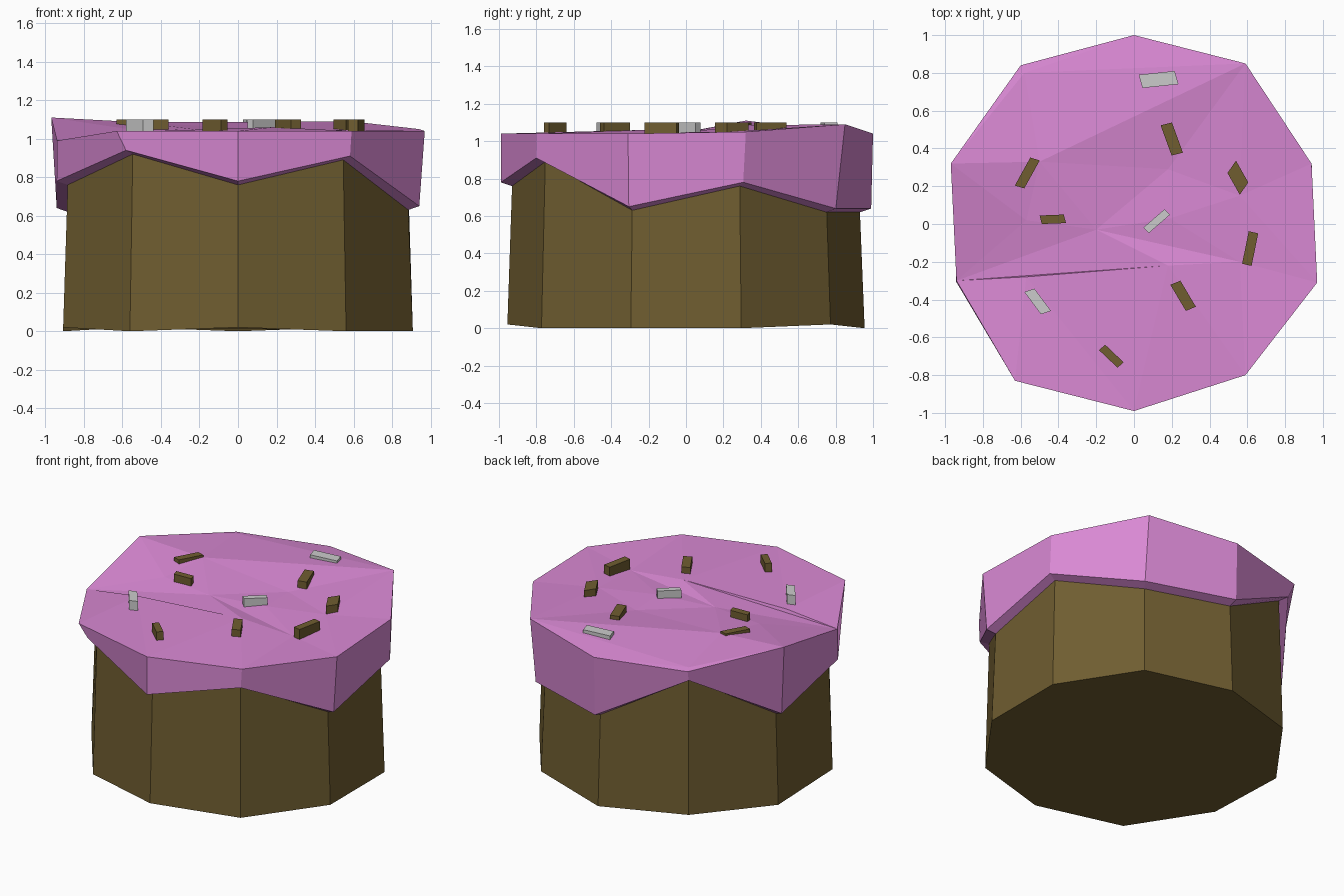
import bpy
from mathutils import Vector
from mathutils.geometry import delaunay_2d_cdt
from math import sin, cos, pi

if "Cube" in bpy.data.objects:
    bpy.data.objects.remove(bpy.data.objects["Cube"])


def material(name, rgb):
    m = bpy.data.materials.new(name)
    m.diffuse_color = (*rgb, 1)
    m.use_nodes = True
    m.node_tree.nodes["Principled BSDF"].inputs["Base Color"].default_value = m.diffuse_color
    return m


pink = material("pink_icing", (0.70, 0.25, 0.66))
brown = material("brown_sponge", (0.16, 0.11, 0.03))


def add_mesh(name, verts, faces, mat=None):
    me = bpy.data.meshes.new(name)
    me.from_pydata(verts, [], faces)
    me.validate()
    ob = bpy.data.objects.new(name, me)
    bpy.context.collection.objects.link(ob)
    if mat:
        me.materials.append(mat)
    return ob


N = 10
# uneven lower edge of the icing, counterclockwise from the front corner
drip = [0.78, 0.91, 0.65, 0.78, 0.64, 0.64, 0.96, 0.64, 0.78, 0.94]
# top rim of the icing
rim = [(0, -0.99, 1.04), (0.59, -0.80, 1.04), (0.97, -0.31, 1.04), (0.94, 0.32, 1.05),
       (0.59, 0.85, 1.09), (0, 1.0, 1.04), (-0.60, 0.84, 1.04), (-0.97, 0.32, 1.11),
       (-0.94, -0.30, 0.99), (-0.63, -0.83, 1.04)]
# uneven points inside the top surface
inner = [(-0.50, 0.33, 1.085), (0.18, 0.29, 1.045), (-0.20, -0.03, 1.045), (0.19, 0.03, 1.05),
         (0.56, 0.15, 1.045), (0.56, -0.20, 1.03), (0.18, -0.22, 1.06),
         (-0.57, 0.02, 1.05), (-0.57, -0.28, 1.035), (-0.58, 0.80, 1.05)]


def ring(r, heights):
    return [(r * sin(2 * pi * i / N), -r * cos(2 * pi * i / N), heights[i]) for i in range(N)]


def bridge(a, b):
    return [(a + i, a + (i + 1) % N, b + (i + 1) % N, b + i) for i in range(N)]


# cake body: ten-sided, tapering slightly, top edge tucked under the icing
low = ring(0.955, [0.01] * N)
low = [(x, y, 0.02 if i % 2 == 0 else 0) for i, (x, y, z) in enumerate(low)]
low = [(x, y, 0 if i == 2 else z) for i, (x, y, z) in enumerate(low)]
add_mesh("cake_body", low + ring(0.93, [h - 0.02 for h in drip]),
         bridge(0, N) + [tuple(reversed(range(N)))], brown)

# icing: underside lip, outer wall and bumpy top
pts = rim + inner
edges = [(i, (i + 1) % N) for i in range(N)]
edges += [(10, 4), (10, 11), (11, 4), (12, 13), (12, 15), (13, 15), (16, 8), (19, 4)]
out = delaunay_2d_cdt([Vector(p[:2]) for p in pts], edges, [], 1, 1e-5)
origin = [o[0] if o else 0 for o in out[3]]
top = [tuple(origin[v] + 2 * N for v in f) for f in out[2]]
verts = ring(0.93, [h - 0.02 for h in drip]) + ring(0.99, drip) + pts
add_mesh("icing", verts, bridge(0, N) + bridge(N, 2 * N) + top, pink)

# sprinkles: centre, long edge, short edge, grey or brown
sprinkles = [
    (0.13, 0.765, 0.19, 0.02, 0.02, -0.07, None),
    (0.20, 0.45, 0.058, -0.16, 0.06, 0.015, brown),
    (-0.565, 0.27, 0.082, 0.148, 0.05, -0.015, brown),
    (-0.43, 0.025, 0.128, 0.005, 0.012, -0.045, brown),
    (0.12, 0.015, 0.112, 0.097, 0.03, -0.028, None),
    (0.55, 0.245, 0.065, -0.115, 0.045, 0.065, brown),
    (0.615, -0.13, 0.035, 0.172, 0.05, -0.012, brown),
    (0.26, -0.38, 0.082, -0.138, 0.053, 0.022, brown),
    (-0.51, -0.41, 0.088, -0.118, 0.053, 0.018, None),
    (-0.12, -0.70, 0.098, -0.093, 0.033, 0.028, brown),
]
for i, (cx, cy, lx, ly, sx, sy, mat) in enumerate(sprinkles):
    corners = [(-1, -1), (1, -1), (1, 1), (-1, 1)]
    if lx * sy - ly * sx < 0:
        corners.reverse()
    verts = [(cx + (a * lx + b * sx) / 2, cy + (a * ly + b * sy) / 2, z)
             for z in (1.0, 1.10) for a, b in corners]
    faces = [(3, 2, 1, 0), (4, 5, 6, 7)]
    faces += [(k, (k + 1) % 4, 4 + (k + 1) % 4, 4 + k) for k in range(4)]
    add_mesh(f"sprinkle_{i + 1}", verts, faces, mat)
